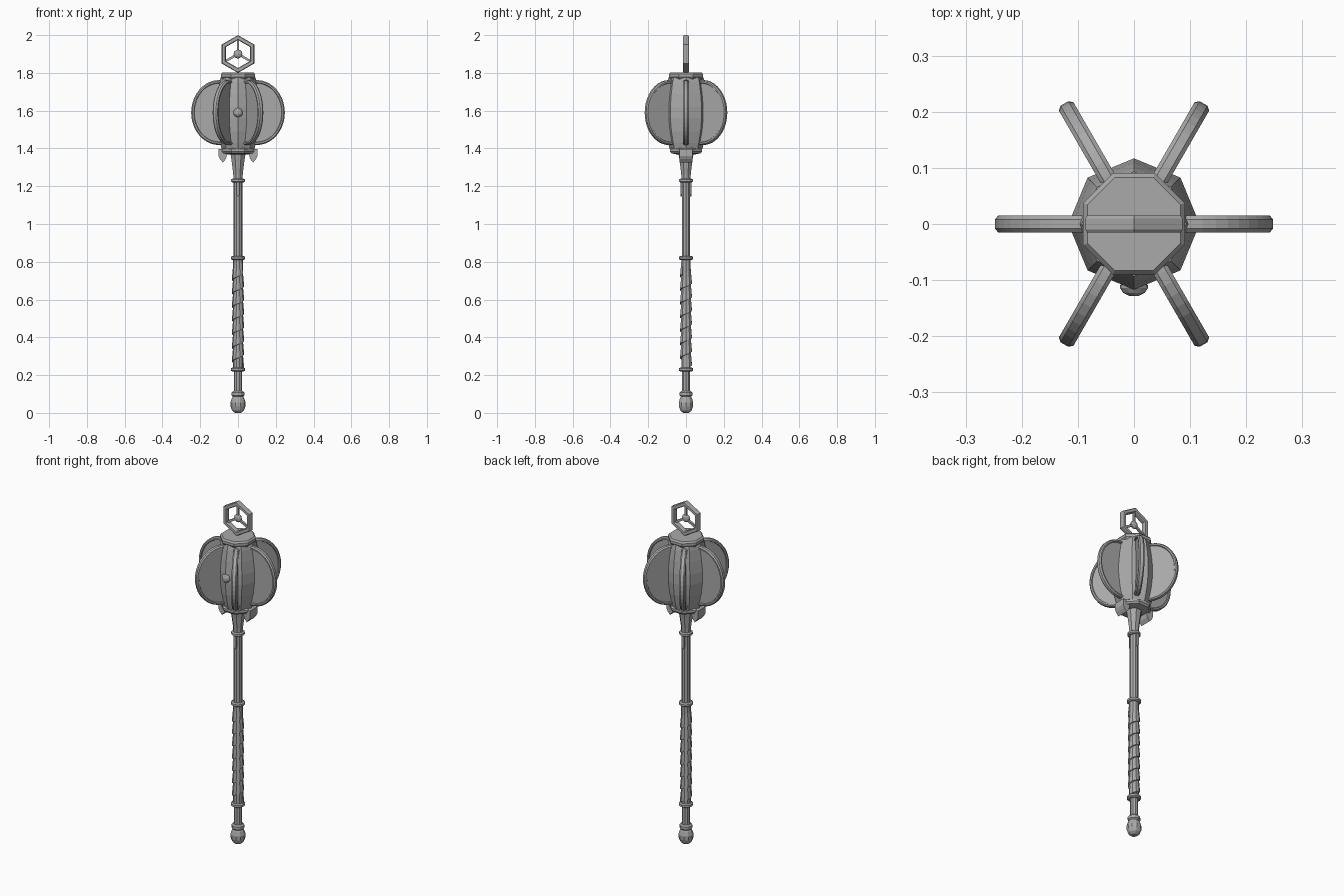
import bpy, bmesh, math
from mathutils import Matrix, Vector

if "Cube" in bpy.data.objects:
    bpy.data.objects.remove(bpy.data.objects["Cube"])

steel = bpy.data.materials.new("grey_steel")
steel.diffuse_color = (0.40, 0.40, 0.40, 1)
steel.use_nodes = True
steel.node_tree.nodes["Principled BSDF"].inputs["Base Color"].default_value = steel.diffuse_color


def finish(bm, name):
    bmesh.ops.recalc_face_normals(bm, faces=bm.faces[:])
    mesh = bpy.data.meshes.new(name)
    bm.to_mesh(mesh)
    bm.free()
    mesh.materials.append(steel)
    obj = bpy.data.objects.new(name, mesh)
    bpy.context.collection.objects.link(obj)
    return obj


def skin(bm, rings, closed=True):
    """Join successive vertex rings with quads."""
    for a, b in zip(rings, rings[1:]):
        n = len(a)
        for i in range(n if closed else n - 1):
            j = (i + 1) % n
            bm.faces.new((a[i], a[j], b[j], b[i]))


def lathe(name, profile, sides, turn=0.0):
    """Faceted solid from (radius, height) pairs."""
    bm = bmesh.new()
    rings = []
    for r, z in profile:
        rings.append([bm.verts.new((r * math.cos(turn + k * math.tau / sides),
                                    r * math.sin(turn + k * math.tau / sides), z))
                      for k in range(sides)])
    skin(bm, rings)
    bm.faces.new(rings[0])
    bm.faces.new(rings[-1])
    return finish(bm, name)


def slab(name, outline, half, matrix=Matrix()):
    """Prism of an x-z outline, extruded along y."""
    bm = bmesh.new()
    rings = [[bm.verts.new(matrix @ Vector((x, y, z))) for x, z in outline]
             for y in (-half, half)]
    skin(bm, rings)
    bm.faces.new(rings[0])
    bm.faces.new(rings[1])
    return finish(bm, name)


# Pommel, lower rod, shaft and flared neck
lathe("pommel", [(0.016, 0.0), (0.031, 0.012), (0.039, 0.033), (0.04, 0.055),
                 (0.034, 0.075), (0.027, 0.088)], 10)
lathe("lower_rod", [(0.022, 0.08), (0.022, 0.24)], 10)
lathe("shaft", [(0.023, 0.80), (0.023, 1.24)], 10)
lathe("neck", [(0.025, 1.23), (0.028, 1.27), (0.036, 1.33), (0.045, 1.385)], 8, math.pi / 8)

# Raised collars along the rod
for name, z, r, h in (("pommel_collar", 0.10, 0.034, 0.016),
                      ("grip_lower_collar", 0.23, 0.038, 0.011),
                      ("grip_upper_collar", 0.82, 0.038, 0.011),
                      ("neck_collar", 1.23, 0.036, 0.011)):
    lathe(name, [(r - 0.008, z - h), (r, z - h / 2), (r, z + h / 2), (r - 0.008, z + h)], 12)

# Grip core with overlapping spiral wrap
lathe("grip_core", [(0.026, 0.23), (0.026, 0.82)], 10)
bm = bmesh.new()
rings = []
pitch, sides = 0.072, 10
for i in range(int((0.81 - 0.235 - pitch) / pitch * sides) + 1):
    a, z = math.tau * i / sides, 0.235 + pitch * i / sides
    rings.append([bm.verts.new((r * math.cos(a), r * math.sin(a), z + dz))
                  for r, dz in ((0.025, 0), (0.033, 0.002), (0.0265, pitch))])
skin(bm, rings, closed=True)
bm.faces.new(rings[0])
bm.faces.new(rings[-1])
finish(bm, "grip_wrap")

# Small tabs on the front and back of the shaft
for side, label in ((-1, "front"), (1, "back")):
    slab(label + "_tab", [(-0.008, 1.155), (0.0, 1.145), (0.008, 1.155), (0.008, 1.225),
                          (-0.008, 1.225)], 0.007, Matrix.Translation((0, side * 0.023, 0)))

# Barrel-shaped head with lower flange and upper cap
lathe("head_barrel", [(0.084, 1.39), (0.096, 1.43), (0.109, 1.49), (0.117, 1.56), (0.117, 1.62),
                      (0.110, 1.69), (0.100, 1.75), (0.093, 1.775)], 8)
lathe("head_flange", [(0.05, 1.368), (0.084, 1.374), (0.092, 1.384), (0.092, 1.397),
                      (0.080, 1.404)], 8, math.pi / 8)
lathe("head_cap", [(0.088, 1.765), (0.098, 1.778), (0.098, 1.793), (0.090, 1.802)],
      8, math.pi / 8)

# Six rounded fins, each a thick rim around a recessed panel
STEPS = 20
for f in range(6):
    turn = Matrix.Rotation(f * math.pi / 3, 4, "Z")
    bm = bmesh.new()
    rings = []
    section = [(0.017, 0.009), (0.014, 0.015), (0.006, 0.015), (0.0, 0.008)]
    section += [(d, -h) for d, h in reversed(section)]
    for d, h in section:
        pts = [(0.065, -(0.172 - d))]
        for k in range(STEPS + 1):
            t = math.pi * (k / STEPS - 0.5)
            pts.append((0.10 + (0.148 - d) * math.cos(t), (0.172 - d) * math.sin(t)))
        pts.append((0.065, 0.172 - d))
        rings.append([bm.verts.new(turn @ Vector((x, h, 1.59 + z))) for x, z in pts])
    skin(bm, rings, closed=False)
    bm.faces.new(rings[0])
    bm.faces.new(rings[-1])
    finish(bm, "fin_%d" % (f + 1))

# Round stud on the front of the head
stud = lathe("front_stud", [(0.018, 0.0), (0.025, 0.005), (0.025, 0.010), (0.019, 0.019),
                            (0.009, 0.024)], 12)
stud.data.transform(Matrix.Translation((0, -0.104, 1.59)) @ Matrix.Rotation(math.pi / 2, 4, "X"))

# Pair of claws under the head
for s, label in ((1, "right"), (-1, "left")):
    slab(label + "_claw", [(s * x, z) for x, z in
                           ((0.035, 1.395), (0.102, 1.397), (0.103, 1.36), (0.095, 1.343),
                            (0.080, 1.325), (0.064, 1.345), (0.058, 1.368), (0.035, 1.375))],
         0.034)

# Hexagonal ring on top with chamfered edges
bm = bmesh.new()
rings = []
section = [(0.100, 0.010), (0.096, 0.015), (0.078, 0.015), (0.074, 0.010),
           (0.074, -0.010), (0.078, -0.015), (0.096, -0.015), (0.100, -0.010)]
for r, y in section:
    rings.append([bm.verts.new((r * math.sin(k * math.pi / 3), y,
                                1.90 + r * math.cos(k * math.pi / 3))) for k in range(6)])
skin(bm, rings + rings[:1])
finish(bm, "top_ring")

# Three spokes and a faceted hub inside the ring
for k in range(3):
    m = Matrix.Translation((0, 0, 1.90)) @ Matrix.Rotation(k * math.tau / 3, 4, "Y")
    slab("ring_spoke_%d" % (k + 1), [(-0.006, 0.0), (0.006, 0.0), (0.006, 0.08),
                                     (-0.006, 0.08)], 0.006, m)
bm = bmesh.new()
bmesh.ops.create_icosphere(bm, subdivisions=2, radius=0.024,
                           matrix=Matrix.Translation((0, 0, 1.90)) @ Matrix.Diagonal((1, 0.6, 1, 1)))
finish(bm, "ring_hub")
